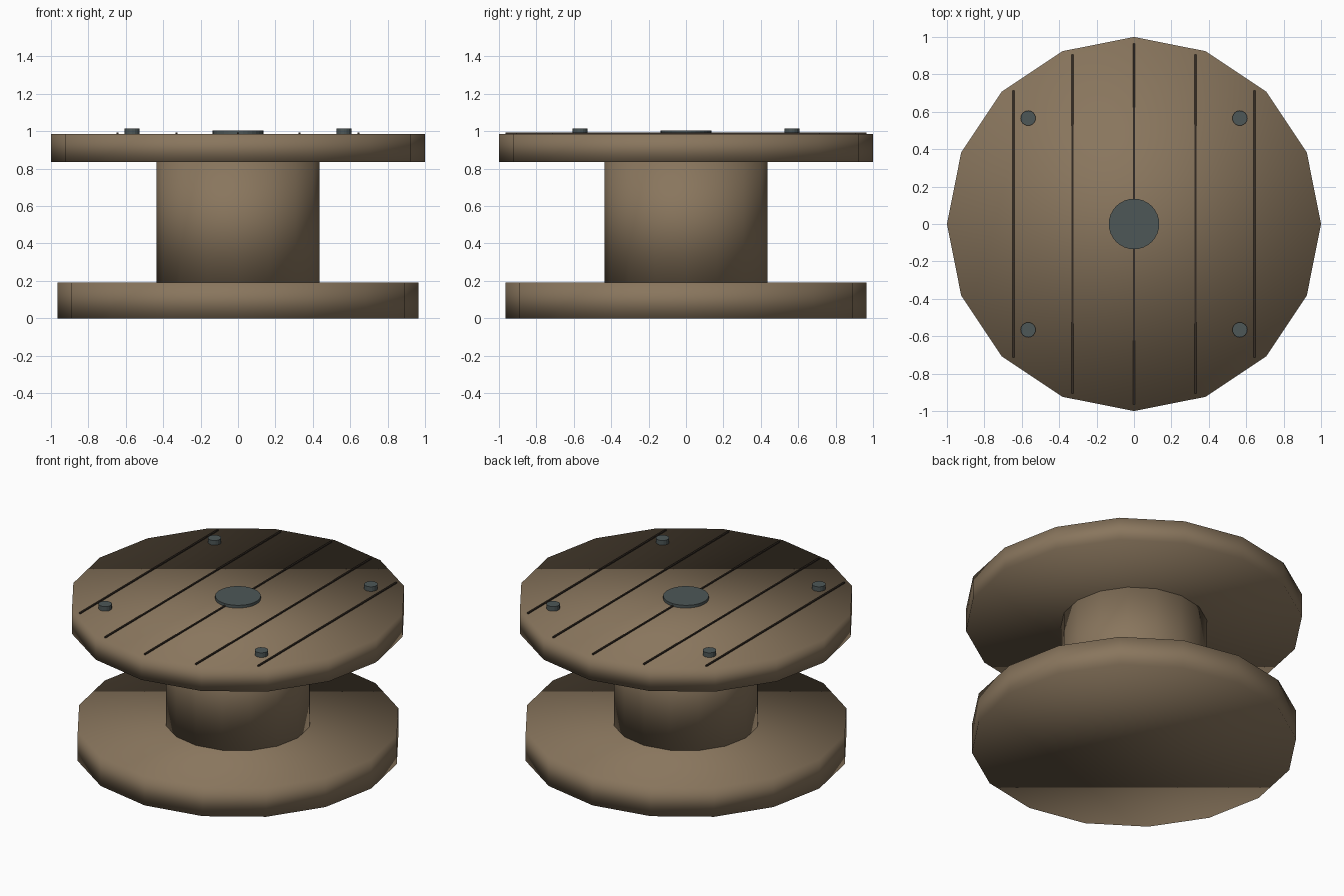
import bpy
import math

if "Cube" in bpy.data.objects:
    bpy.data.objects.remove(bpy.data.objects["Cube"])

def material(name, rgb):
    m = bpy.data.materials.new(name)
    m.diffuse_color = (*rgb, 1)
    m.use_nodes = True
    m.node_tree.nodes["Principled BSDF"].inputs["Base Color"].default_value = m.diffuse_color
    return m

wood = material("wood", (0.25, 0.18, 0.11))
groove = material("dark_gap", (0.035, 0.025, 0.018))
steel = material("steel", (0.075, 0.095, 0.095))

def disc(name, r, z0, z1, sides, mat, x=0, y=0, smooth=True):
    bpy.ops.mesh.primitive_cylinder_add(vertices=sides, radius=r, depth=z1 - z0,
                                        location=(x, y, (z0 + z1) / 2),
                                        rotation=(0, 0, math.pi / 2))
    ob = bpy.context.object
    ob.name = name
    ob.data.materials.append(mat)
    if smooth:
        bpy.ops.object.shade_smooth()
    return ob

# Spool: two flanges and the drum between them
disc("bottom_flange", 0.965, 0.0, 0.19, 16, wood)
disc("drum", 0.435, 0.19, 0.835, 16, wood)
disc("top_flange", 1.0, 0.835, 0.985, 16, wood)

# Plank gaps across the top
for i, (x, half) in enumerate([(-0.645, 0.715), (-0.328, 0.905), (0, 0.965),
                               (0.328, 0.905), (0.645, 0.715)]):
    bpy.ops.mesh.primitive_cube_add(size=1, location=(x, 0, 0.985))
    ob = bpy.context.object
    ob.name = f"plank_gap_{i + 1}"
    ob.scale = (0.01, 2 * half, 0.014)
    ob.data.materials.append(groove)

# Centre hub plate and four bolt heads
disc("hub_plate", 0.135, 0.975, 1.003, 32, steel, smooth=False)
for i in range(4):
    a = math.radians(45 + 90 * i)
    disc(f"bolt_{i + 1}", 0.04, 0.98, 1.015, 16, steel,
         0.8 * math.cos(a), 0.8 * math.sin(a), smooth=False)
